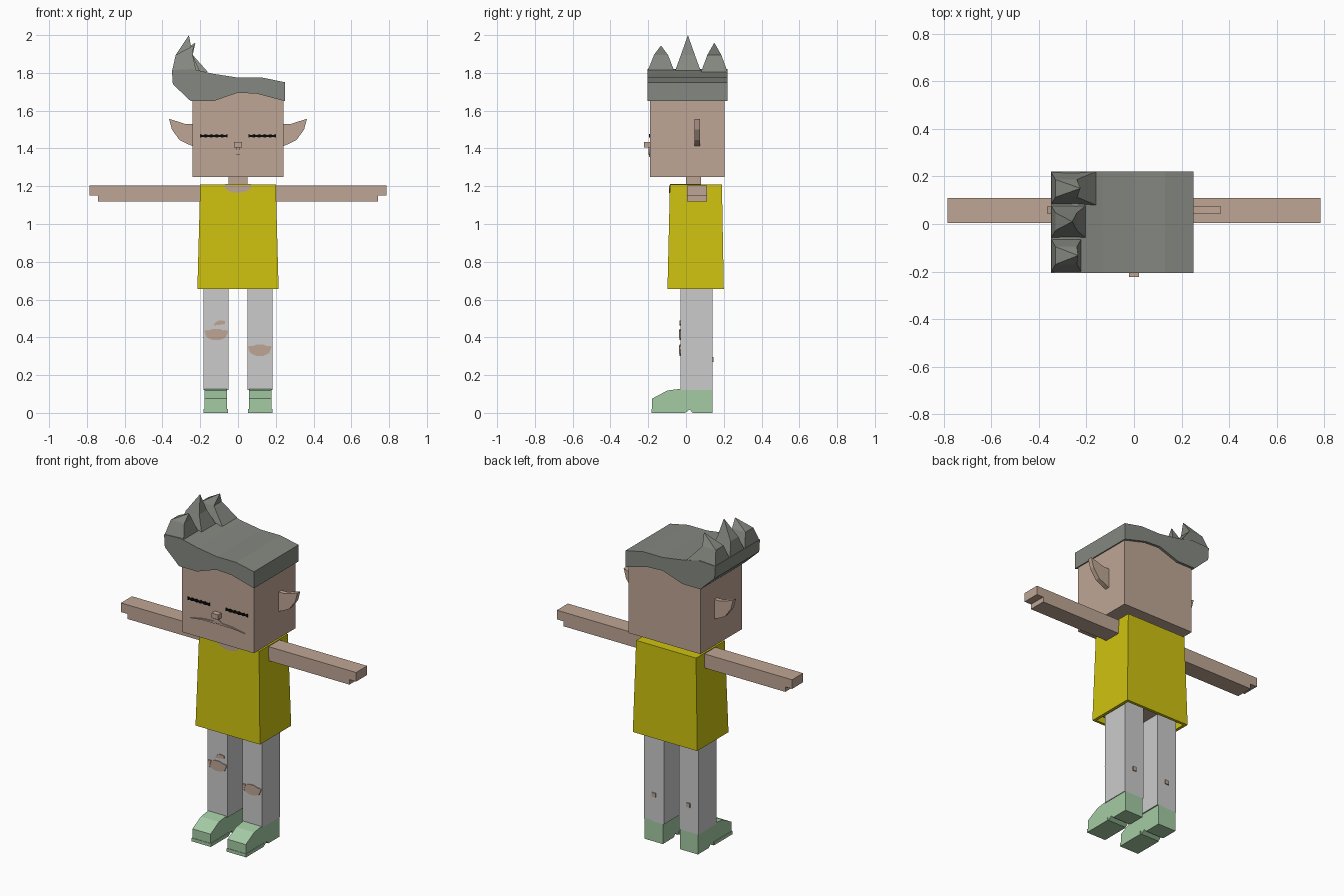
import bpy, bmesh
from math import cos, sin, pi

cube = bpy.data.objects.get("Cube")
if cube:
    bpy.data.objects.remove(cube, do_unlink=True)


def material(name, r, g, b):
    m = bpy.data.materials.new(name)
    m.use_nodes = True
    m.diffuse_color = (r, g, b, 1)
    m.node_tree.nodes["Principled BSDF"].inputs["Base Color"].default_value = (r, g, b, 1)
    return m


skin = material("skin", 0.52, 0.38, 0.30)
yellow = material("shirt yellow", 0.62, 0.54, 0.005)
grey = material("trouser grey", 0.60, 0.60, 0.60)
green = material("shoe green", 0.37, 0.60, 0.37)
slate = material("hair grey", 0.235, 0.25, 0.22)
black = material("lash black", 0.003, 0.003, 0.003)


def loft(name, rings, mat):
    """Solid through matching rings of points; a one-point last ring makes a tip."""
    bm = bmesh.new()
    rows = [[bm.verts.new(p) for p in ring] for ring in rings]
    n = len(rows[0])
    for low, high in zip(rows, rows[1:]):
        for i in range(n):
            j = (i + 1) % n
            if len(high) == 1:
                bm.faces.new((low[i], low[j], high[0]))
            else:
                bm.faces.new((low[i], low[j], high[j], high[i]))
    bm.faces.new(rows[0][::-1])
    if len(rows[-1]) > 1:
        bm.faces.new(rows[-1])
    bmesh.ops.recalc_face_normals(bm, faces=bm.faces)
    mesh = bpy.data.meshes.new(name)
    bm.to_mesh(mesh)
    bm.free()
    mesh.materials.append(mat)
    obj = bpy.data.objects.new(name, mesh)
    bpy.context.collection.objects.link(obj)
    return obj


def rect(x0, x1, y0, y1, z):
    return [(x0, y0, z), (x1, y0, z), (x1, y1, z), (x0, y1, z)]


def box(name, x, y, z, mat):
    return loft(name, [rect(*x, *y, z[0]), rect(*x, *y, z[1])], mat)


def front_prism(name, outline, y0, y1, mat):
    """Extrude an x-z outline along y."""
    return loft(name, [[(x, y, z) for x, z in outline] for y in (y0, y1)], mat)


def side_prism(name, outline, x0, x1, mat):
    """Extrude a y-z outline along x."""
    return loft(name, [[(x, y, z) for y, z in outline] for x in (x0, x1)], mat)


# Head, neck and torso
box("head", (-0.24, 0.24), (-0.19, 0.205), (1.25, 1.72), skin)
box("neck", (-0.05, 0.05), (0.0, 0.08), (1.18, 1.27), skin)
box("torso", (-0.19, 0.19), (-0.075, 0.175), (0.69, 1.19), skin)

# Shirt: tapered tube with a closed top and an open hem
shirt = loft("shirt", [rect(-0.197, 0.197, -0.083, 0.183, 0.657),
                       rect(-0.215, 0.215, -0.098, 0.2, 0.657),
                       rect(-0.2, 0.2, -0.085, 0.19, 1.21)], yellow)
bm = bmesh.new()
bm.from_mesh(shirt.data)
hem = [f for f in bm.faces if all(v.co.z < 0.7 and abs(v.co.x) < 0.2 for v in f.verts)]
bmesh.ops.delete(bm, geom=hem, context='FACES_ONLY')
bm.to_mesh(shirt.data)
bm.free()

# Neckline
arc = [(0.075 * cos(pi + pi * i / 8), 1.205 + 0.04 * sin(pi + pi * i / 8)) for i in range(9)]
front_prism("neckline", arc, -0.09, -0.082, skin)
box("neckline_top", (-0.07, 0.07), (-0.084, 0.08), (1.205, 1.213), skin)

# Hair cap and three leaning spikes
cap = [(-0.25, 1.65), (-0.13, 1.65), (-0.06, 1.675), (0.0, 1.695), (0.1, 1.69), (0.25, 1.65),
       (0.25, 1.75), (0.13, 1.775), (0.0, 1.775), (-0.13, 1.795), (-0.24, 1.82),
       (-0.35, 1.815), (-0.345, 1.74)]
front_prism("hair", cap, -0.205, 0.22, slate)
for label, y0, y1, inner, tip_x, tip_z in (("front", -0.205, -0.06, -0.22, -0.235, 1.945),
                                           ("middle", -0.06, 0.08, -0.2, -0.26, 2.0),
                                           ("back", 0.08, 0.22, -0.16, -0.225, 1.96)):
    mid = (y0 + y1) / 2
    loft("hair_spike_" + label,
         [rect(-0.35, inner, y0, y1, 1.805),
          rect(-0.33, -0.24, mid - 0.037, mid + 0.037, 1.895),
          [(tip_x, mid, tip_z)]], slate)

# Nose and moustache
box("nose", (-0.022, 0.022), (-0.222, -0.185), (1.405, 1.435), skin)
box("nose_bridge", (-0.008, 0.008), (-0.199, -0.188), (1.365, 1.41), skin)

for s, side in ((1, "left"), (-1, "right")):
    def mirror(points):
        return [(s * x, z) for x, z in points]

    # Ear
    front_prism(side + "_ear", mirror([(0.23, 1.53), (0.28, 1.53), (0.365, 1.557), (0.35, 1.5),
                                       (0.31, 1.445), (0.27, 1.425), (0.23, 1.408)]),
                0.045, 0.073, skin)

    # Closed eye with a ragged lash line
    lash = [(0.055 + 0.0145 * i, 1.476 - 0.006 * (i % 2)) for i in range(11)]
    lash += [(0.2 - 0.0145 * i, 1.457 + 0.005 * (i % 2)) for i in range(11)]
    front_prism(side + "_eyelash", mirror(lash), -0.197, -0.188, black)

    # Moustache half
    front_prism(side + "_moustache", mirror([(0.0, 1.40), (0.015, 1.385), (0.03, 1.374), (0.1, 1.37),
                                             (0.18, 1.354), (0.1, 1.362), (0.02, 1.362), (0.0, 1.38)]),
                -0.197, -0.188, skin)

    # Arm with a stepped hand
    front_prism(side + "_arm", mirror([(0.19, 1.12), (0.74, 1.12), (0.74, 1.15), (0.785, 1.15),
                                       (0.785, 1.205), (0.19, 1.205)]), 0.005, 0.11, skin)

    # Leg and shoe
    x0, x1 = sorted((s * 0.05, s * 0.182))
    box(side + "_leg", (x0, x1), (-0.03, 0.14), (0.12, 0.7), grey)
    shoe = [(-0.18, 0), (-0.18, 0.075), (-0.1, 0.118), (-0.035, 0.127), (0.14, 0.127),
            (0.14, 0), (0.035, 0), (0.02, 0.018), (-0.005, 0)]
    side_prism(side + "_shoe", shoe, s * 0.057, s * 0.178, green)
    box(side + "_shoe_sole", (min(s * 0.053, s * 0.182), max(s * 0.053, s * 0.182)),
        (-0.183, -0.01), (0, 0.02), green)

    # Torn knee, with small flaps at its ends, and a hole at the back
    knee = 0.415 if s < 0 else 0.332
    cx = s * 0.115
    hole = [(cx + 0.055 * cos(pi * i / 5), knee + 0.032 * sin(pi * i / 5)) for i in range(10)]
    front_prism(side + "_knee_tear", hole, -0.034, -0.028, skin)
    for e in (-1, 1):
        flap = [(cx + e * 0.064, knee + 0.02), (cx + e * 0.04, knee + 0.024),
                (cx + e * 0.05, knee - 0.018)]
        front_prism(side + "_knee_flap", flap, -0.036, -0.029, skin)
    box(side + "_back_hole", (cx - 0.012, cx + 0.012), (0.138, 0.146), (0.27, 0.295), skin)

# Small extra tear on the right leg
front_prism("right_small_tear", [(-0.13, 0.462), (-0.07, 0.47), (-0.07, 0.487), (-0.1, 0.49),
                                 (-0.12, 0.48)], -0.034, -0.028, skin)
